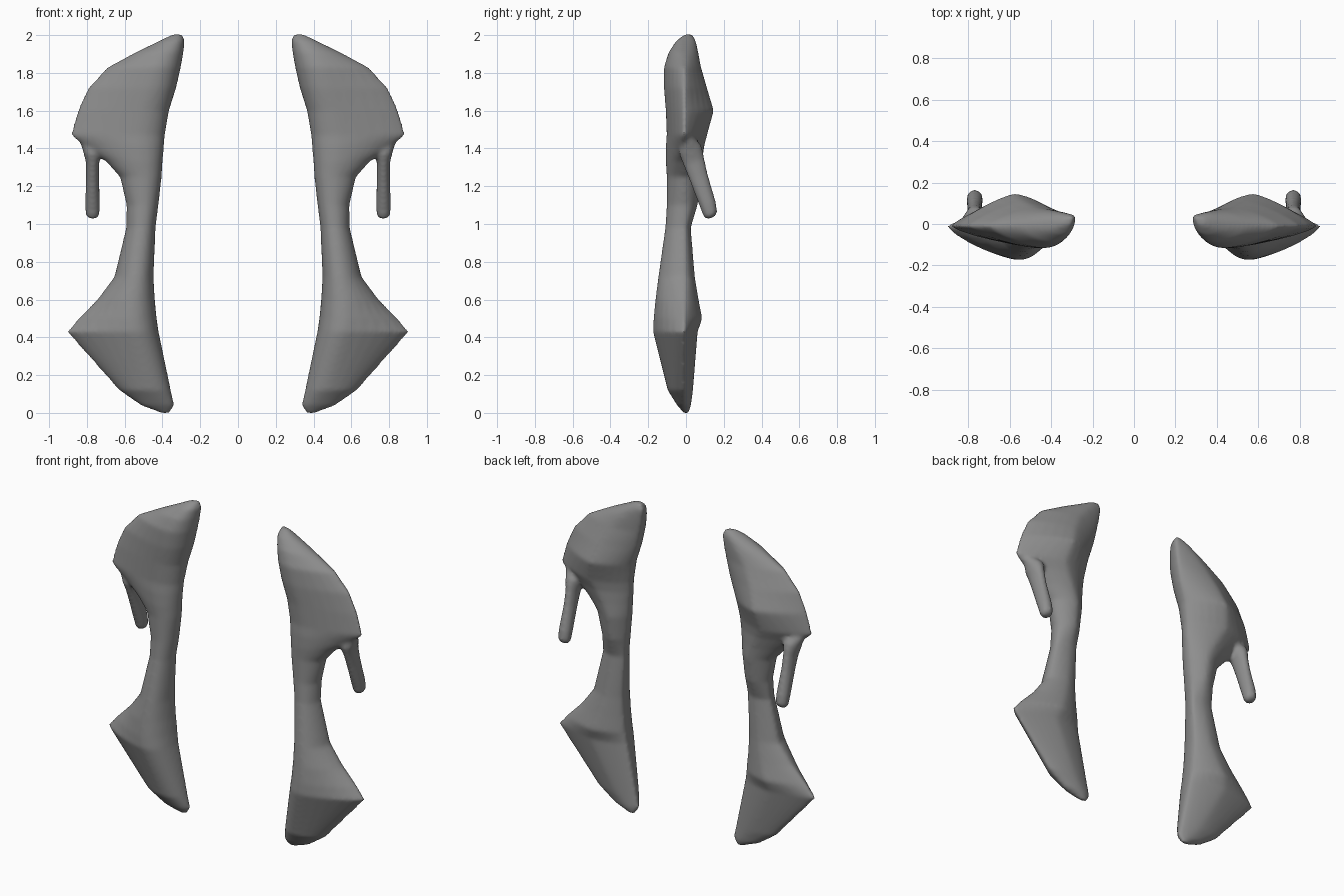
import bpy, bmesh, math

if "Cube" in bpy.data.objects:
    bpy.data.objects.remove(bpy.data.objects["Cube"])


def skin(bm, rings):
    """Skin a stack of closed rings and cap both ends."""
    loops = [[bm.verts.new(p) for p in ring] for ring in rings]
    for a, b in zip(loops, loops[1:]):
        for i in range(len(a)):
            j = (i + 1) % len(a)
            bm.faces.new((a[i], a[j], b[j], b[i]))
    bm.faces.new(loops[0])
    bm.faces.new(loops[-1])


def quarter(crest, end, e, steps=7):
    """Superellipse arc from a crest point to an edge point."""
    (xc, yc), (xe, ye) = crest, end
    arc = []
    for k in range(steps):
        a = math.pi / 2 * k / steps
        arc.append((xc + (xe - xc) * math.sin(a) ** (2 / e),
                    ye + (yc - ye) * math.cos(a) ** (2 / e)))
    return arc + [(xe, ye)]


def blade_ring(z, xi, xo, yf, yb):
    """Thick inner edge, front and back crests, thin outer edge where wide."""
    w = xo - xi
    e = max(1.33, min(2.0, 2.3 - 2.2 * w))
    inner = (xi, max(0, (z - 1.4) / 15))
    outer = (xo, -0.01)
    front = (xi + w * (0.58 - 0.6 * w), yf)
    back = (xi + w * 0.44, yb)
    pts = quarter(front, outer, e)
    pts += quarter(back, outer, e - 0.08)[::-1][1:]
    pts += quarter(back, inner, 1.5)[1:]
    pts += quarter(front, inner, 2.2)[::-1][1:-1]
    return [(x, y, z) for x, y in pts]


# Main blade: height, inner x, outer x, front y, back y
blade = [
    (0, .36, .41, -.012, .015),
    (.04, .337, .515, -.047, .027),
    (.12, .355, .63, -.097, .037),
    (.43, .42, .907, -.175, .062),
    (.5, .43, .845, -.172, .087),
    (.6, .44, .745, -.162, .067),
    (.72, .447, .655, -.147, .047),
    (.98, .436, .592, -.11, .025),
    (1.1, .421, .59, -.102, .062),
    (1.25, .404, .625, -.102, .082),
    (1.33, .399, .70, -.107, .087),
    (1.41, .392, .81, -.107, .097),
    (1.47, .387, .888, -.102, .112),
    (1.6, .365, .85, -.107, .148),
    (1.72, .327, .797, -.117, .112),
    (1.83, .302, .693, -.117, .08),
    (1.91, .288, .54, -.092, .065),
    (1.97, .281, .415, -.052, .052),
    (2.003, .295, .35, -.008, .033),
]
bm = bmesh.new()
skin(bm, [blade_ring(*r) for r in blade])

# Hanging prong, flared into the blade: height, centre y, x radius, y radius
prong = [(1.45, .005, .075, .035), (1.39, .024, .052, .06),
         (1.33, .042, .036, .056), (1.25, .066, .035, .049),
         (1.1, .117, .04, .042), (1.05, .13, .037, .037),
         (1.032, .135, .022, .022)]
rings = []
for z, cy, rx, ry in prong:
    ring = []
    for k in range(14):
        a = math.tau * k / 14
        dy = ry * math.sin(a)
        ring.append((.77 + rx * math.cos(a), cy + dy, z + .4 * dy))
    rings.append(ring)
skin(bm, rings)
bmesh.ops.recalc_face_normals(bm, faces=bm.faces)

# Fuse prong and blade into one soft form, then mirror to the other side
me = bpy.data.meshes.new("side_piece")
bm.to_mesh(me)
bm.free()
ob = bpy.data.objects.new("side_piece", me)
bpy.context.collection.objects.link(ob)
fuse = ob.modifiers.new("fuse", 'REMESH')
fuse.mode = 'VOXEL'
fuse.voxel_size = 0.011
fuse.use_smooth_shade = True
soften = ob.modifiers.new("soften", 'SMOOTH')
soften.factor = 0.5
soften.iterations = 8
mirror = ob.modifiers.new("mirror", 'MIRROR')
mirror.use_mirror_merge = False

# Dark grey
grey = bpy.data.materials.new("dark_grey")
grey.diffuse_color = (.27, .27, .27, 1)
grey.use_nodes = True
grey.node_tree.nodes["Principled BSDF"].inputs["Base Color"].default_value = grey.diffuse_color
me.materials.append(grey)
